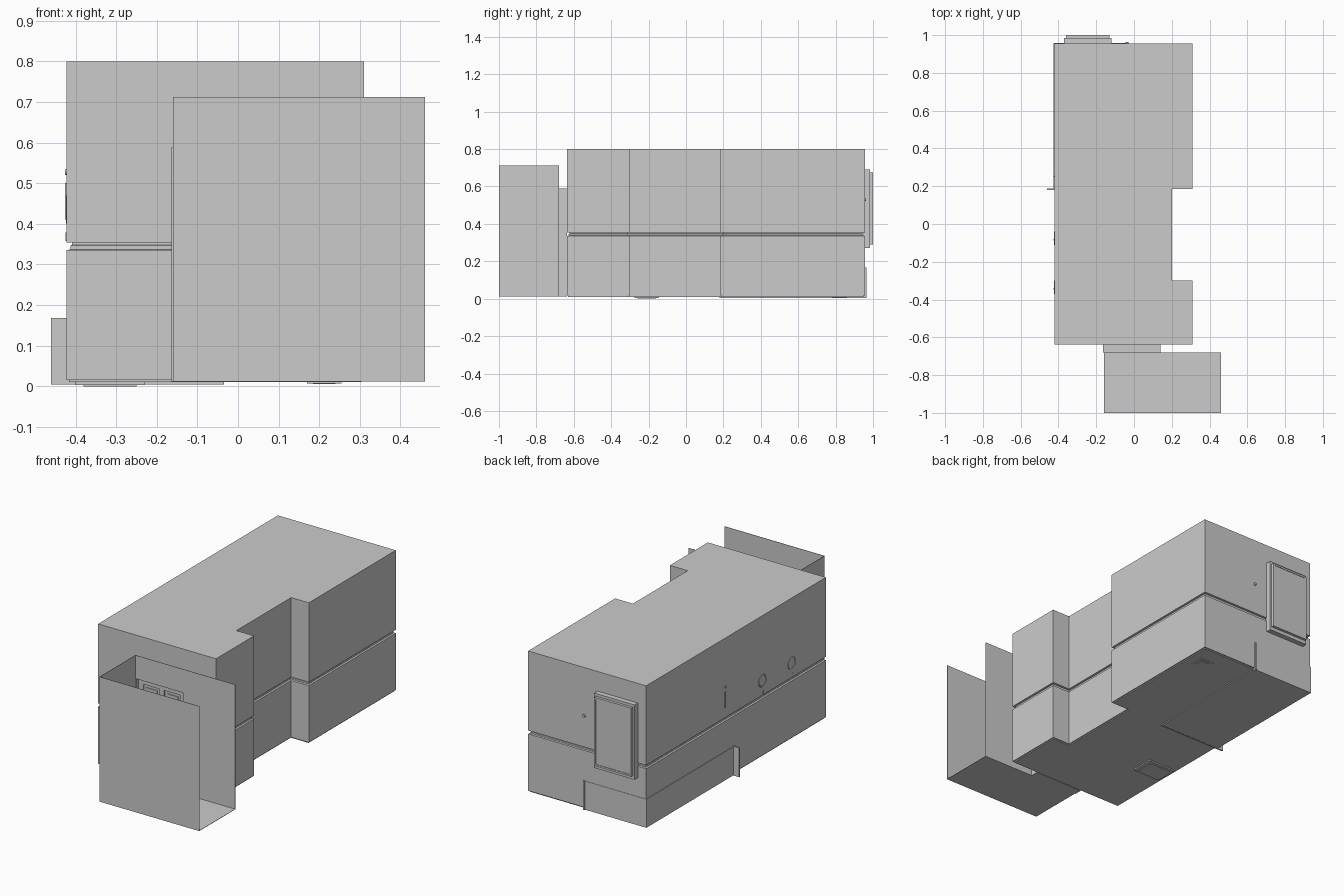
import bpy, bmesh, math
from mathutils import Matrix

cube = bpy.data.objects.get("Cube")
if cube:
    bpy.data.objects.remove(cube, do_unlink=True)

# Single plain grey finish
grey = bpy.data.materials.new("plain_grey")
grey.use_nodes = True
colour = (0.6, 0.6, 0.6, 1.0)
grey.diffuse_color = colour
grey.node_tree.nodes["Principled BSDF"].inputs["Base Color"].default_value = colour


def finish(name, bm):
    bmesh.ops.recalc_face_normals(bm, faces=bm.faces)
    mesh = bpy.data.meshes.new(name)
    bm.to_mesh(mesh)
    bm.free()
    mesh.materials.append(grey)
    obj = bpy.data.objects.new(name, mesh)
    bpy.context.scene.collection.objects.link(obj)
    return obj


def add_box(bm, x, y, z):
    size = [b - a for a, b in (x, y, z)]
    mid = [(a + b) / 2 for a, b in (x, y, z)]
    bmesh.ops.create_cube(bm, size=1, matrix=Matrix.Translation(mid) @ Matrix.Diagonal((*size, 1)))


def boxes(name, *parts):
    bm = bmesh.new()
    for part in parts:
        add_box(bm, *part)
    return finish(name, bm)


# Room shell: notched outline lofted through (height, inset) steps
outline = [(-.422, -.637, 1, 1), (.31, -.637, -1, 1), (.31, -.30, -1, -1), (.20, -.30, -1, -1),
           (.20, .185, -1, 1), (.31, .185, -1, 1), (.31, .956, -1, -1), (-.422, .956, 1, -1)]
levels = [(.010, .006), (.016, .006), (.016, 0), (.335, 0), (.337, .009), (.346, .009),
          (.348, .013), (.354, .013), (.354, 0), (.80, 0)]
bm = bmesh.new()
rings = [[bm.verts.new((x + sx * d, y + sy * d, z)) for x, y, sx, sy in outline]
         for z, d in levels]
for low, high in zip(rings, rings[1:]):
    for i in range(len(outline)):
        j = (i + 1) % len(outline)
        bm.faces.new((low[i], low[j], high[j], high[i]))
bm.faces.new(rings[0][::-1])
bm.faces.new(rings[-1])
finish("room_shell", bm)

# Entry hall: thin sheets, open at the top and on the +x side
T = .002
X0, X1, Y0, Y1, Z0, Z1 = -.16, .46, -1.0, -.68, .012, .712
DX, DZ = .14, .585
boxes("hall_floor", ((X0, X1), (Y0, Y1), (Z0, Z0 + T)))
boxes("hall_front_wall", ((X0, X1), (Y0, Y0 + T), (Z0, Z1)))
boxes("hall_side_wall", ((X0, X0 + T), (Y0, Y1), (Z0, Z1)))
boxes("hall_door_wall",
      ((DX, X1), (Y1 - T, Y1), (Z0, Z1)),
      ((X0, DX), (Y1 - T, Y1), (DZ, Z1)))

# Doorway lining between the hall and the room
boxes("door_jamb",
      ((X0 - .004, X0 + .006), (Y1, -.637), (Z0, DZ + .003)),
      ((DX - .006, DX), (Y1, -.637), (Z0, DZ + .003)),
      ((X0, DX), (Y1, -.637), (DZ - .006, DZ + .003)),
      ((X0, DX), (Y1, -.637), (Z0, Z0 + .003)))

# Door leaf with stiles, rails and raised panels
leaf = [((X0 + .006, DX - .006), (-.654, -.645), (.015, .579))]
front = (-.662, -.654)
for a, b in ((-.154, -.124), (-.025, .005), (.104, .134)):
    leaf.append(((a, b), front, (.015, .579)))
for a, b in ((.015, .07), (.25, .285), (.45, .475), (.55, .579)):
    leaf.append(((-.154, .134), front, (a, b)))
for xa, xb in ((-.124, -.025), (.005, .104)):
    for za, zb in ((.07, .25), (.285, .45), (.475, .55)):
        leaf.append(((xa + .016, xb - .016), (-.659, -.654), (za + .016, zb - .016)))
boxes("panel_door", *leaf)

# Stepped window box on the back wall
boxes("window_frame", ((-.37, -.12), (.95, .985), (.27, .69)))
boxes("window_pane",
      ((-.36, -.35), (.98, 1.0), (.29, .675)),
      ((-.14, -.13), (.98, 1.0), (.29, .675)),
      ((-.36, -.13), (.98, 1.0), (.29, .30)),
      ((-.36, -.13), (.98, 1.0), (.665, .675)),
      ((-.352, -.138), (.98, .997), (.298, .667)))

# Bathtub body and its two apron panels poking through the walls
boxes("tub_body", ((-.425, -.045), (.185, .958), (.005, .165)))
boxes("tub_end_panel", ((-.461, -.035), (.179, .187), (.004, .168)))
boxes("tub_side_panel", ((-.045, -.035), (.187, .964), (.004, .168)))

# Fittings under the floor
boxes("washstand_base", ((-.40, -.23), (-.275, -.145), (.003, .02)),
      ((-.38, -.25), (-.26, -.16), (0, .005)))
boxes("floor_drain", ((.17, .255), (.78, .86), (.007, .02)),
      ((.185, .24), (.795, .845), (.005, .01)))

# Shower bar and its mount on the side wall
boxes("shower_bar", ((-.426, -.418), (.253, .260), (.41, .50)))


def disc(name, centre, radius, depth, axis):
    bm = bmesh.new()
    rot = Matrix.Rotation(math.pi / 2, 4, axis)
    bmesh.ops.create_cone(bm, cap_ends=True, segments=16, radius1=radius, radius2=radius,
                          depth=depth, matrix=Matrix.Translation(centre) @ rot)
    return finish(name, bm)


disc("shower_mount", (-.422, .257, .527), .007, .008, 'Y')
disc("back_wall_mount", (-.038, .957, .53), .008, .012, 'X')

# Towel rings with small brackets
for n, y in enumerate((-.075, -.335), 1):
    bm = bmesh.new()
    loops = []
    for i in range(20):
        a = math.tau * i / 20
        loops.append([bm.verts.new((-.4205 + .004 * math.sin(b),
                                    y + (.032 + .004 * math.cos(b)) * math.cos(a),
                                    .435 + (.032 + .004 * math.cos(b)) * math.sin(a)))
                      for b in (math.tau * k / 6 for k in range(6))])
    for i in range(20):
        p, q = loops[i], loops[(i + 1) % 20]
        for k in range(6):
            m = (k + 1) % 6
            bm.faces.new((p[k], q[k], q[m], p[m]))
    finish(f"towel_ring_{n}", bm)
    boxes(f"ring_bracket_{n}", ((-.425, -.418), (y - .012, y - .004), (.358, .378)))
